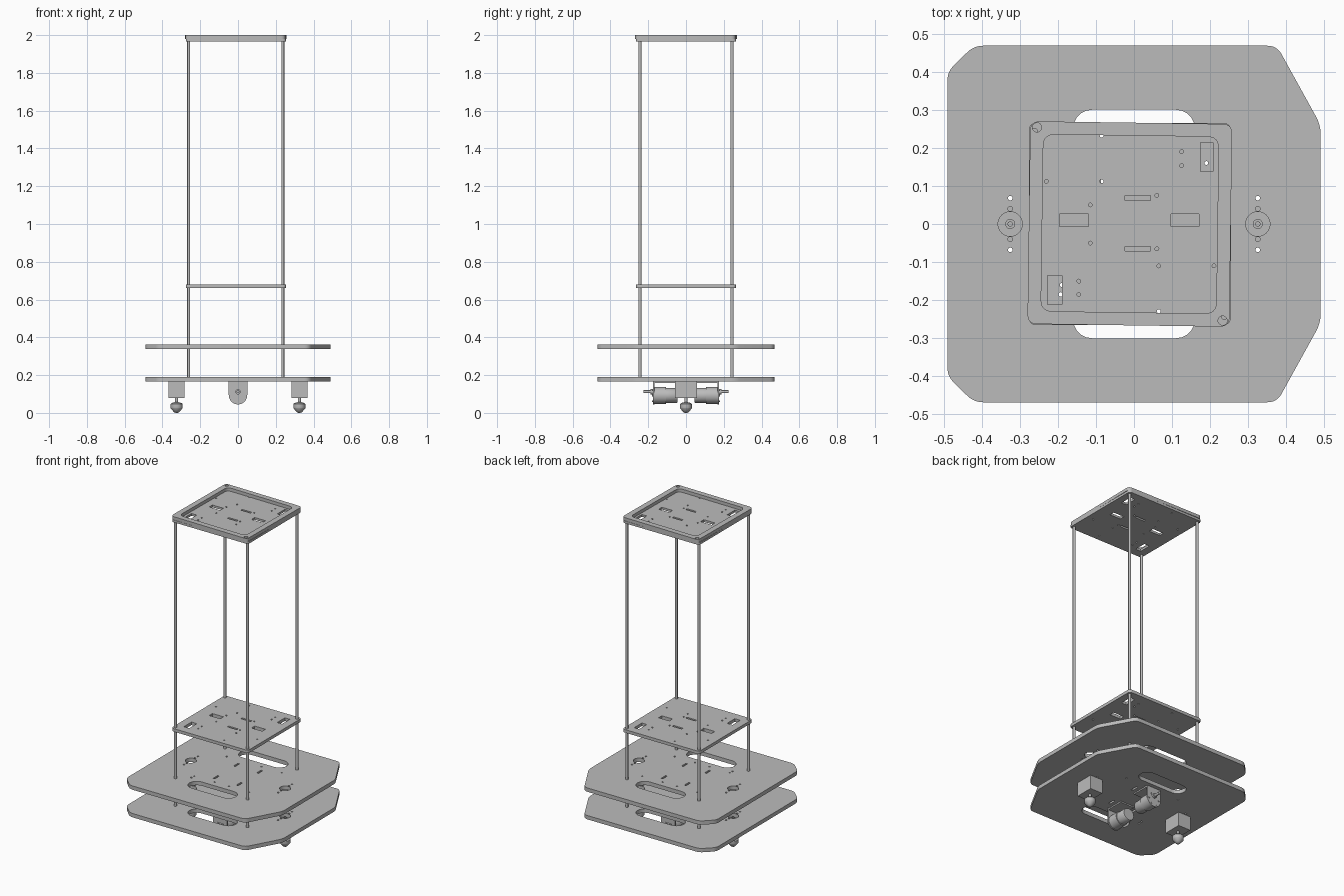
import bpy, bmesh, math
from mathutils import Vector, Matrix

if "Cube" in bpy.data.objects:
    bpy.data.objects.remove(bpy.data.objects["Cube"], do_unlink=True)

GREY = (0.5, 0.5, 0.5, 1.0)
mat = bpy.data.materials.new("plain grey")
mat.use_nodes = True
mat.diffuse_color = GREY
mat.node_tree.nodes["Principled BSDF"].inputs["Base Color"].default_value = GREY


def add_object(name, mesh):
    mesh.materials.clear()
    mesh.materials.append(mat)
    obj = bpy.data.objects.new(name, mesh)
    bpy.context.collection.objects.link(obj)
    return obj


def smooth(obj):
    bpy.ops.object.select_all(action='DESELECT')
    obj.select_set(True)
    bpy.context.view_layer.objects.active = obj
    bpy.ops.object.shade_smooth_by_angle(angle=math.radians(35))


# Outline helpers
def circle(x, y, r, n=16):
    return [(x + r * math.cos(math.tau * i / n), y + r * math.sin(math.tau * i / n)) for i in range(n)]


def rect(x, y, w, h):
    return [(x - w / 2, y - h / 2), (x + w / 2, y - h / 2), (x + w / 2, y + h / 2), (x - w / 2, y + h / 2)]


def rounded(points, r, steps=6):
    out = []
    for i, p in enumerate(points):
        p = Vector(p)
        a = p + (Vector(points[i - 1]) - p).normalized() * r
        b = p + (Vector(points[(i + 1) % len(points)]) - p).normalized() * r
        for k in range(steps + 1):
            t = k / steps
            out.append(a * (1 - t) ** 2 + p * 2 * t * (1 - t) + b * t * t)
    return out


def stadium(x, y, w, h, n=10):
    r, s = h / 2, w / 2 - h / 2
    right = [(x + s + r * math.cos(a), y + r * math.sin(a))
             for a in [math.pi * (k / n - 0.5) for k in range(n + 1)]]
    return right + [(2 * x - px, 2 * y - py) for px, py in right]


def plate(name, loops, z0, z1, matrix=Matrix()):
    """Flat sheet: the first loop is the rim, the others are holes."""
    curve = bpy.data.curves.new(name, 'CURVE')
    curve.dimensions = '2D'
    curve.fill_mode = 'BOTH'
    curve.extrude = (z1 - z0) / 2
    for loop in loops:
        spline = curve.splines.new('POLY')
        spline.points.add(len(loop) - 1)
        for point, co in zip(spline.points, loop):
            point.co = (co[0], co[1], 0, 1)
        spline.use_cyclic_u = True
    temp = bpy.data.objects.new(name + "_outline", curve)
    bpy.context.collection.objects.link(temp)
    deps = bpy.context.evaluated_depsgraph_get()
    mesh = bpy.data.meshes.new_from_object(temp.evaluated_get(deps))
    bpy.data.objects.remove(temp, do_unlink=True)
    mesh.transform(matrix @ Matrix.Translation((0, 0, (z0 + z1) / 2)))
    bm = bmesh.new()
    bm.from_mesh(mesh)
    bmesh.ops.remove_doubles(bm, verts=bm.verts, dist=0.00001)
    bmesh.ops.recalc_face_normals(bm, faces=bm.faces)
    bm.to_mesh(mesh)
    bm.free()
    obj = add_object(name, mesh)
    smooth(obj)
    return obj


def box(name, center, size):
    bm = bmesh.new()
    bmesh.ops.create_cube(bm, size=1, matrix=Matrix.Translation(center) @ Matrix.Diagonal((*size, 1)))
    mesh = bpy.data.meshes.new(name)
    bm.to_mesh(mesh)
    bm.free()
    return add_object(name, mesh)


def lathe(name, profile, matrix, n=32):
    """Turn (radius, height) points around the local z axis."""
    bm = bmesh.new()
    rings = [[bm.verts.new((x, y, z)) for x, y in circle(0, 0, r, n)] for r, z in profile]
    for a, b in zip(rings, rings[1:]):
        for i in range(n):
            bm.faces.new((a[i], a[(i + 1) % n], b[(i + 1) % n], b[i]))
    bm.faces.new(rings[0])
    bm.faces.new(rings[-1])
    bmesh.ops.recalc_face_normals(bm, faces=bm.faces)
    bm.transform(matrix)
    mesh = bpy.data.meshes.new(name)
    bm.to_mesh(mesh)
    bm.free()
    obj = add_object(name, mesh)
    smooth(obj)
    return obj


# Base decks with wheel slots, caster holes and fixing holes
half = [(0.49, 0.26), (0.375, 0.468), (-0.42, 0.468), (-0.49, 0.40)]
rim = rounded(half + [(x, -y) for x, y in reversed(half)], 0.025)
deck_holes = [stadium(0, s * 0.25, 0.32, 0.1) for s in (-1, 1)]
for sx in (-1, 1):
    deck_holes.append(circle(sx * 0.325, 0, 0.032, 24))
    for sy in (-1, 1):
        deck_holes += [circle(sx * 0.325, sy * y, 0.006) for y in (0.04, 0.068)]
        deck_holes.append(rect(sx * 0.08, sy * 0.1, 0.012, 0.045))
        deck_holes += [circle(sx * x, sy * 0.16, 0.005) for x in (0.05, 0.19)]
deck_holes.append(circle(-0.192, -0.185, 0.006))
for name, z in (("lower_deck", 0.165), ("upper_deck", 0.337)):
    plate(name, [rim] + deck_holes, z, z + 0.024)

# Shelf and tray floor with cable windows and fixing holes
CX = -0.011
shelf_rim = rounded(rect(CX, 0, 0.53, 0.53), 0.02)
windows = [rect(-0.157, 0.01, 0.076, 0.032), rect(0.134, 0.01, 0.074, 0.032),
           rect(0.01, 0.068, 0.066, 0.013), rect(0.01, -0.065, 0.066, 0.013),
           rect(0.191, 0.176, 0.034, 0.076), rect(-0.208, -0.173, 0.037, 0.076)]
fixings = [(-0.085, 0.232), (0.125, 0.19), (0.125, 0.153), (-0.23, 0.112), (-0.085, 0.112),
           (-0.115, 0.05), (-0.115, -0.05), (0.06, 0.075), (0.06, -0.065), (0.065, -0.11),
           (0.21, -0.11), (-0.145, -0.15), (-0.145, -0.185), (0.065, -0.229)]
shelf_loops = [shelf_rim] + windows + [circle(x, y, 0.005, 12) for x, y in fixings]
plate("middle_shelf", shelf_loops, 0.66, 0.679)
plate("tray_floor", shelf_loops, 1.966, 1.98)

# Slightly turned raised rim of the tray
turn = Matrix.Translation((CX, 0, 0)) @ Matrix.Rotation(math.radians(-0.8), 4, 'Z')
plate("tray_rim", [rounded(rect(0, 0, 0.53, 0.532), 0.025), rounded(rect(0, 0, 0.46, 0.464), 0.03),
                   circle(-0.247, 0.25, 0.012), circle(0.247, -0.25, 0.012)], 1.98, 2.0, turn)

# Four upright rods
for side, x in (("right", -0.261), ("left", 0.237)):
    for end, y in (("front", -0.244), ("back", 0.244)):
        lathe(f"{end}_{side}_rod", [(0.008, 0.178), (0.008, 1.985)], Matrix.Translation((x, y, 0)), 20)

# Ball casters hanging under mounting blocks
caster = [(0.004, 0.002), (0.012, 0.004), (0.02, 0.013), (0.031, 0.026), (0.032, 0.03), (0.032, 0.048),
          (0.026, 0.055), (0.012, 0.057), (0.008, 0.06), (0.008, 0.082)]
for side, s in (("left", 1), ("right", -1)):
    x = s * 0.325
    box(f"{side}_caster_block", (x, 0, 0.1215), (0.086, 0.114, 0.087))
    lathe(f"{side}_caster", caster, Matrix.Translation((x, 0, -0.002)))
    lathe(f"{side}_caster_nut", [(0.013, 0.165), (0.013, 0.175), (0.007, 0.175), (0.007, 0.182)],
          Matrix.Translation((x, 0, 0)))

# Drive motors with brackets, pointing to the front and back
arc = [(0.049 * math.cos(a), 0.094 - 0.049 * math.sin(a)) for a in [math.pi * k / 16 for k in range(17)]]
bracket = [(-0.049, 0.166), (0.049, 0.166)] + arc
for end, s in (("front", -1), ("back", 1)):
    out = Matrix.Rotation(-s * math.pi / 2, 4, 'X')  # local z points outwards
    body = Matrix.Translation((0, 0, 0.092)) @ out
    shaft = Matrix.Translation((0, 0, 0.112)) @ out
    lathe(f"{end}_motor", [(0.008, 0.045), (0.036, 0.045), (0.039, 0.05), (0.039, 0.105),
                           (0.044, 0.105), (0.044, 0.17)], body)
    lathe(f"{end}_motor_shaft", [(0.014, 0.16), (0.014, 0.187), (0.008, 0.187), (0.008, 0.225)], shaft, 20)
    upright = Matrix.Translation((0, s * 0.172, 0)) @ Matrix.Rotation(math.pi / 2, 4, 'X')
    plate(f"{end}_bracket_face", [bracket], -0.004, 0.004, upright)
    box(f"{end}_bracket_flange", (0, s * 0.115, 0.161), (0.098, 0.115, 0.008))
    for k in range(6):
        a = math.tau * k / 6
        spot = Matrix.Translation((0.035 * math.cos(a), 0, 0.092 + 0.035 * math.sin(a))) @ out
        lathe(f"{end}_bracket_screw_{k + 1}", [(0.005, 0.17), (0.005, 0.179)], spot, 12)
